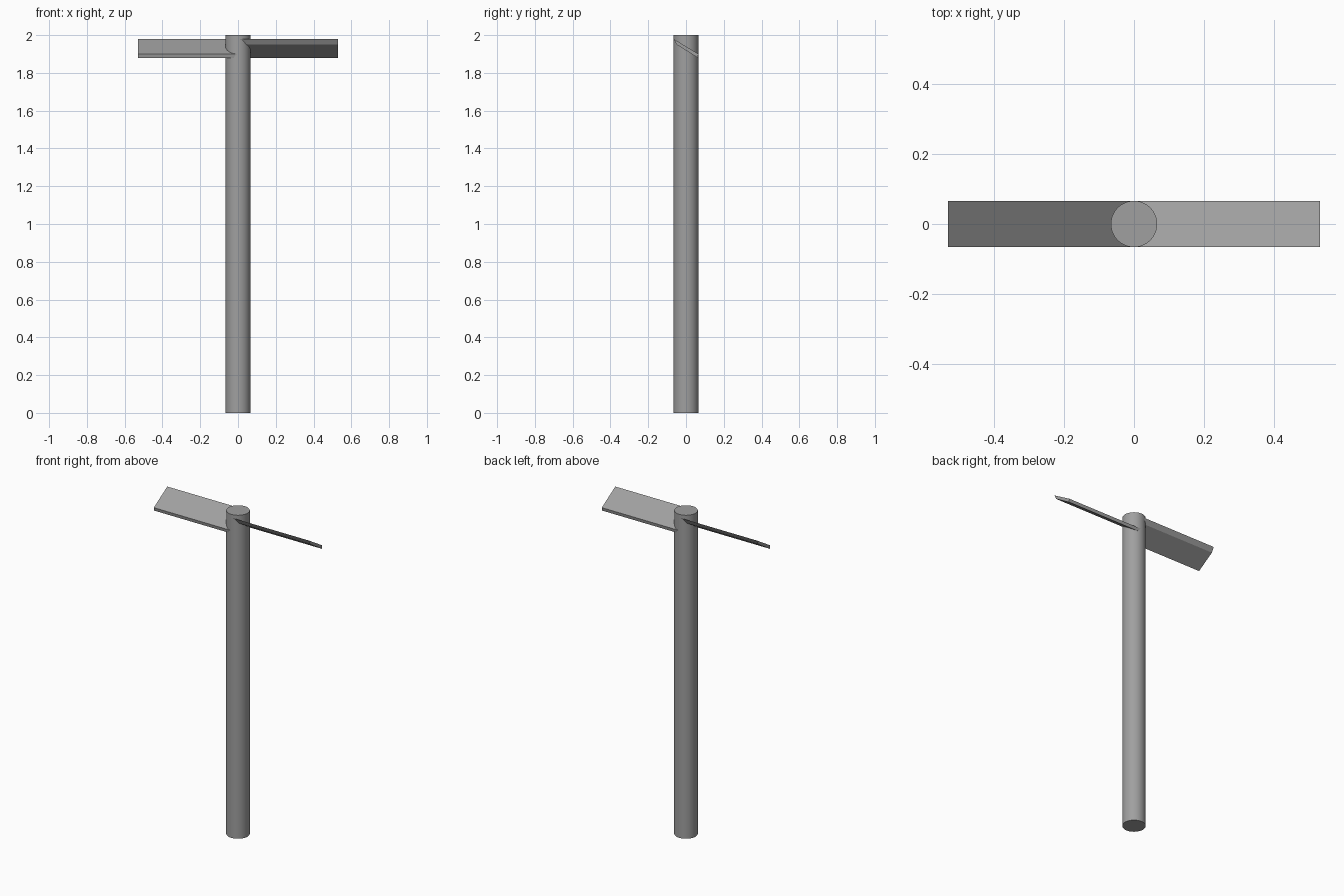
import bpy, bmesh, math
from mathutils import Matrix

if "Cube" in bpy.data.objects:
    bpy.data.objects.remove(bpy.data.objects["Cube"])

grey = bpy.data.materials.new("grey metal")
grey.diffuse_color = (0.35, 0.35, 0.35, 1)
grey.use_nodes = True
grey.node_tree.nodes["Principled BSDF"].inputs["Base Color"].default_value = grey.diffuse_color

RADIUS, HEIGHT, REACH = 0.066, 2.0, 0.53


def finish(bm, name):
    bmesh.ops.recalc_face_normals(bm, faces=bm.faces)
    mesh = bpy.data.meshes.new(name)
    bm.to_mesh(mesh)
    bm.free()
    mesh.materials.append(grey)
    obj = bpy.data.objects.new(name, mesh)
    bpy.context.collection.objects.link(obj)
    return obj


# Round upright shaft
bm = bmesh.new()
bmesh.ops.create_cone(bm, cap_ends=True, segments=64, radius1=RADIUS, radius2=RADIUS,
                      depth=HEIGHT, matrix=Matrix.Translation((0, 0, HEIGHT / 2)))
shaft = finish(bm, "shaft")
bpy.context.view_layer.objects.active = shaft
shaft.select_set(True)
bpy.ops.object.shade_smooth_by_angle(angle=math.radians(30))

# Pitched blade section (y, z): bevelled high edge, blunt low edge
SECTION = [(-0.066, 1.98), (-0.05, 1.95), (0.062, 1.88), (0.066, 1.90)]


def blade(name, turn):
    bm = bmesh.new()
    face = bm.faces.new([bm.verts.new((0, y, z)) for y, z in SECTION])
    ext = bmesh.ops.extrude_face_region(bm, geom=[face], use_keep_orig=True)
    tip = [v for v in ext["geom"] if isinstance(v, bmesh.types.BMVert)]
    bmesh.ops.translate(bm, verts=tip, vec=(REACH, 0, 0))
    bmesh.ops.rotate(bm, verts=bm.verts, matrix=Matrix.Rotation(turn, 3, 'Z'))
    finish(bm, name)


# Two blades, half a turn apart
blade("right_blade", 0)
blade("left_blade", math.pi)
